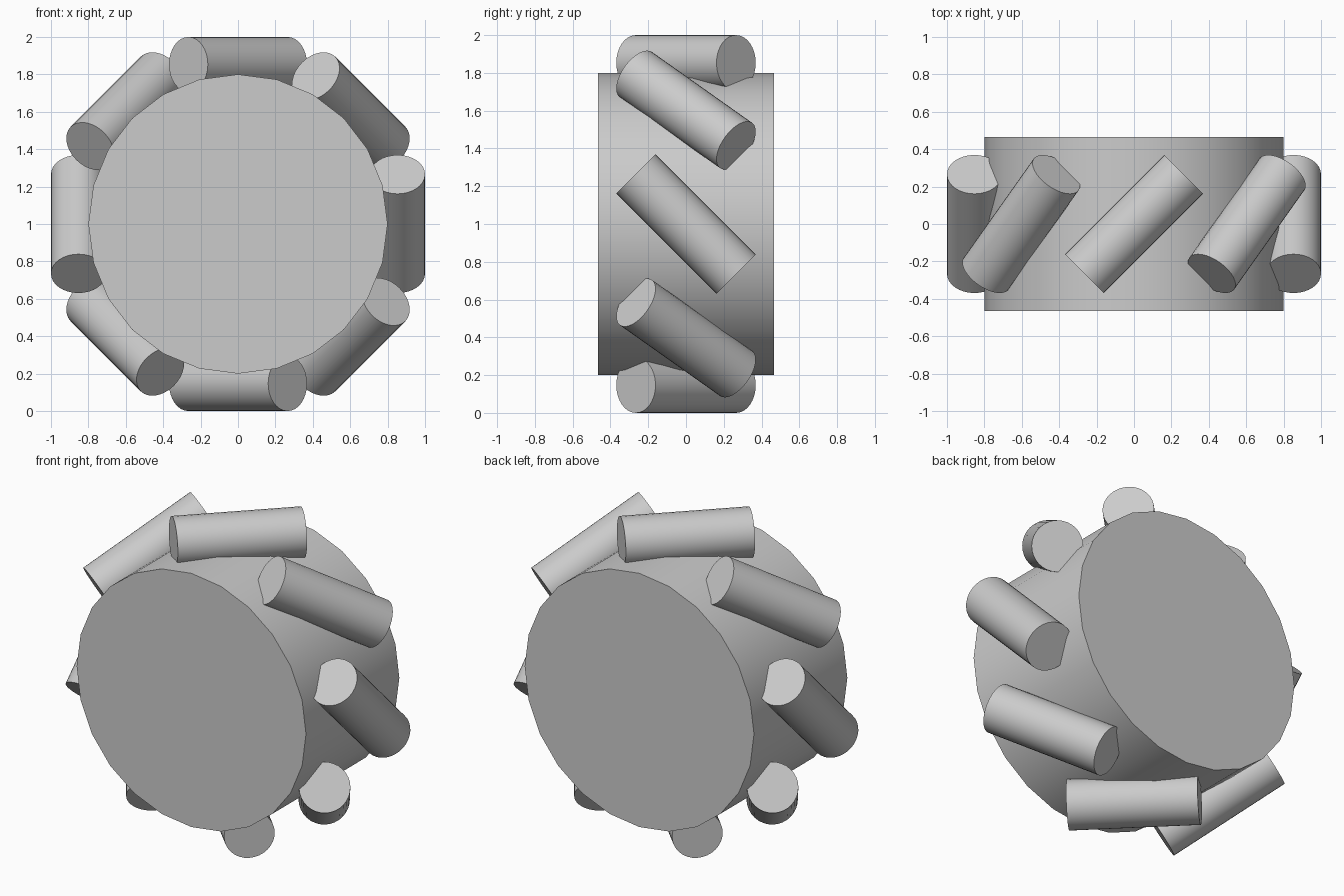
import bpy, math
from mathutils import Matrix

cube = bpy.data.objects.get("Cube")
if cube:
    bpy.data.objects.remove(cube, do_unlink=True)

HUB_RADIUS, HUB_WIDTH = 0.8, 0.93
ROLLER_RADIUS, ROLLER_LENGTH = 0.147, 0.75
ROLLERS = 8
CENTRE = Matrix.Translation((0, 0, 1))

grey = bpy.data.materials.new("light_grey")
grey.use_nodes = True
colour = (0.6, 0.6, 0.6, 1)
grey.diffuse_color = colour
grey.node_tree.nodes["Principled BSDF"].inputs["Base Color"].default_value = colour


def cylinder(name, radius, length, matrix, sides):
    """Smooth-sided cylinder with flat caps, placed by a matrix."""
    bpy.ops.mesh.primitive_cylinder_add(vertices=sides, radius=radius, depth=length)
    obj = bpy.context.object
    obj.name = obj.data.name = name
    obj.matrix_world = matrix
    obj.data.materials.append(grey)
    bpy.ops.object.shade_smooth_by_angle(angle=math.radians(30))
    return obj


# Hub, its axle running front to back
cylinder("hub", HUB_RADIUS, HUB_WIDTH,
         CENTRE @ Matrix.Rotation(math.pi / 2, 4, 'X'), 24)

# Rollers, each slanted at 45 degrees to the axle and sunk into the rim
tilt = Matrix.Rotation(math.pi / 4, 4, 'Z') @ Matrix.Rotation(math.pi / 2, 4, 'Y')
lift = Matrix.Translation((0, 0, 1 - ROLLER_RADIUS))
for i in range(ROLLERS):
    around = Matrix.Rotation(i * math.tau / ROLLERS, 4, 'Y')
    cylinder(f"roller_{i + 1}", ROLLER_RADIUS, ROLLER_LENGTH,
             CENTRE @ around @ lift @ tilt, 32)
